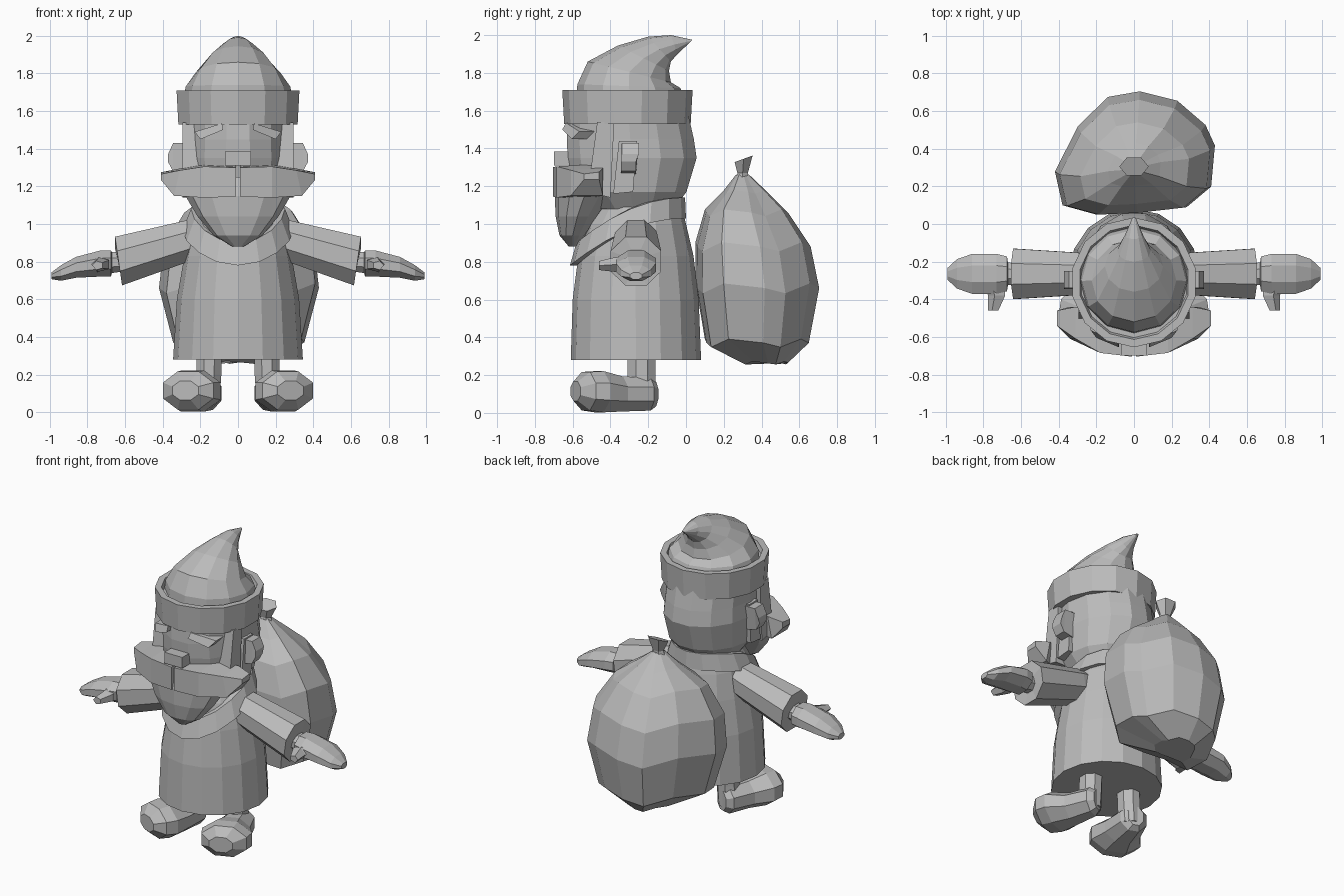
import bpy, bmesh, math
from mathutils import Vector

grey = bpy.data.materials.new("plain grey")
grey.diffuse_color = (0.5, 0.5, 0.5, 1)


def loft(name, rings, mirror=False):
    """Skin a closed solid through point rings of equal length."""
    bm = bmesh.new()
    vs = [[bm.verts.new(p) for p in r] for r in rings]
    n = len(rings[0])
    for a, b in zip(vs, vs[1:]):
        for i in range(n):
            j = (i + 1) % n
            bm.faces.new((a[i], a[j], b[j], b[i]))
    bm.faces.new(vs[0])
    bm.faces.new(vs[-1])
    bmesh.ops.recalc_face_normals(bm, faces=bm.faces)
    me = bpy.data.meshes.new(name)
    bm.to_mesh(me)
    bm.free()
    me.materials.append(grey)
    ob = bpy.data.objects.new(name, me)
    bpy.context.collection.objects.link(ob)
    if mirror:
        ob.modifiers.new("mirror", 'MIRROR')
    return ob


def oval(c, u, v, n, off=0.0):
    """Ellipse of n points around c with half axes u and v."""
    c, u, v = Vector(c), Vector(u), Vector(v)
    ang = [2 * math.pi * (i + off) / n for i in range(n)]
    return [c + u * math.cos(a) + v * math.sin(a) for a in ang]


def span(yf, zf, yb, zb, w, n, x=0.0):
    """Ellipse from a front point to a back point with half width w."""
    return oval((x, (yf + yb) / 2, (zf + zb) / 2), (w, 0, 0),
                (0, (yb - yf) / 2, (zb - zf) / 2), n)


def slab(name, yz, x0, x1, mirror=True):
    """Side profile extruded along x."""
    return loft(name, [[(x, y, z) for y, z in yz] for x in (x0, x1)], mirror)


# Robe
loft("robe", [span(f, z, b, z, w, 16) for z, f, b, w in (
    (0.28, -0.61, 0.08, 0.345), (0.6, -0.60, 0.067, 0.325),
    (0.83, -0.57, 0.04, 0.285), (1.0, -0.52, 0.0, 0.25),
    (1.12, -0.45, -0.03, 0.2))])


# Collar, dipping to a point at the front
def collar_ring(f, b, w, drop, top):
    pts = span(f, 0, b, 0, w, 16)
    for p in pts:
        t = (b - p.y) / (b - f)
        p.z = top - drop * t * t
    return pts


loft("collar", [collar_ring(-0.58, -0.03, 0.25, 0.25, 1.03),
                collar_ring(-0.615, 0.0, 0.295, 0.25, 1.03),
                collar_ring(-0.58, -0.005, 0.25, 0.24, 1.14),
                collar_ring(-0.54, -0.06, 0.21, 0.24, 1.14)])

# Head
loft("head", [span(f, z, b, z, w, 14) for z, f, b, w in (
    (1.08, -0.5, -0.06, 0.2), (1.17, -0.6, 0.01, 0.265),
    (1.35, -0.635, 0.065, 0.285), (1.45, -0.64, 0.05, 0.28),
    (1.58, -0.63, 0.02, 0.28))])

# Beard and sideburns
loft("beard", [span(f, z, b, z, w, 12) for z, f, b, w in (
    (0.88, -0.62, -0.58, 0.03), (0.94, -0.67, -0.53, 0.13),
    (1.04, -0.69, -0.46, 0.215), (1.15, -0.695, -0.38, 0.28),
    (1.25, -0.67, -0.32, 0.285))])
slab("sideburn", [(-0.47, 1.54), (-0.38, 1.54), (-0.4, 1.14), (-0.52, 1.17)],
     0.2, 0.295)

# Ears with a flat backing
slab("ear_base", [(-0.355, 1.44), (-0.26, 1.44), (-0.28, 1.17), (-0.385, 1.16)],
     0.2, 0.295)
loft("ear", [[(x + (d if z > 1.35 else 0), y, z) for y, z in (
    (-0.34, t), (-0.25, t), (-0.265, b), (-0.345, b))]
    for x, t, b, d in ((0.25, 1.43, 1.26, 0), (0.345, 1.43, 1.28, 0),
                       (0.372, 1.37, 1.33, 0))], True)

# Mustache, each half swept out to a raised tip
loft("mustache", [[(x + k, f, b0), (x, f, t0), (x, bk, t0 + 0.01), (x + k, bk, b0)]
                  for x, f, bk, b0, t0, k in (
    (0.01, -0.705, -0.58, 1.145, 1.30, 0), (0.18, -0.685, -0.5, 1.14, 1.305, 0),
    (0.31, -0.61, -0.44, 1.15, 1.285, 0.03), (0.41, -0.54, -0.46, 1.235, 1.265, 0))],
     True)

# Nose and eyebrows
slab("nose", [(-0.70, 1.31), (-0.70, 1.385), (-0.6, 1.385), (-0.6, 1.31)],
     -0.068, 0.068, False)
loft("eyebrow", [[(0.08, -0.655 + d, 1.50), (0.085, -0.635 + d, 1.535),
                  (0.23, -0.565 + d, 1.49), (0.20, -0.605 + d, 1.45)]
                 for d in (0, 0.08)], True)

# Hat band and drooping hat
mid = -0.31
loft("hat_band", [oval((0, mid, z), (r, 0, 0), (0, r * 1.03, 0), 14, 0.5)
                  for z, r in ((1.53, 0.28), (1.53, 0.325), (1.71, 0.335),
                               (1.71, 0.295), (1.68, 0.285))])
loft("hat", [span(*r, 12) for r in (
    (-0.58, 1.67, -0.01, 1.67, 0.29), (-0.575, 1.74, -0.03, 1.72, 0.278),
    (-0.52, 1.86, -0.08, 1.75, 0.225), (-0.36, 1.945, -0.09, 1.81, 0.155),
    (-0.2, 1.992, -0.08, 1.86, 0.09), (-0.08, 2.0, -0.045, 1.9, 0.05),
    (0.035, 1.975, 0.025, 1.965, 0.01))])

# Sleeves
loft("sleeve", [oval((x, -0.265, z), (0.02 * k, 0, h), (0, w, 0), 8, 0.5)
                for x, z, h, w, k in (
    (0.1, 0.97, 0.09, 0.09, 0), (0.27, 0.91, 0.115, 0.12, 1),
    (0.635, 0.803, 0.14, 0.145, 1), (0.635, 0.803, 0.07, 0.07, 1))], True)

# Hands with wrist and thumb
loft("hand", [oval((x, y, z), (0, 0, h), (0, w, 0), 8, 0.5) for x, y, z, h, w in (
    (0.6, -0.265, 0.8, 0.055, 0.06), (0.67, -0.265, 0.795, 0.06, 0.065),
    (0.675, -0.265, 0.79, 0.075, 0.10), (0.73, -0.265, 0.79, 0.075, 0.115),
    (0.86, -0.265, 0.77, 0.06, 0.115), (0.94, -0.265, 0.74, 0.045, 0.085),
    (0.99, -0.265, 0.725, 0.02, 0.035))], True)
loft("thumb", [oval((x, y, z), (w, 0, 0), (0, 0, h), 5) for x, y, z, w, h in (
    (0.74, -0.3, 0.785, 0.065, 0.045), (0.725, -0.38, 0.785, 0.05, 0.04),
    (0.745, -0.46, 0.78, 0.03, 0.025))], True)

# Boots: leg shaft bending into a toe turned outward
loft("leg", [oval((x, -0.235, z), (0.072, 0, 0), (0, 0.08, 0), 8, 0.5)
             for x, z in ((0.15, 0.4), (0.155, 0.2), (0.165, 0.06))], True)
loft("boot", [oval((x, y, z), (w, w * 0.4, 0), (0, 0, h), 8, 0.5)
              for x, y, z, w, h in (
    (0.155, -0.165, 0.10, 0.05, 0.07), (0.165, -0.2, 0.10, 0.085, 0.095),
    (0.2, -0.35, 0.10, 0.115, 0.1), (0.24, -0.46, 0.112, 0.16, 0.118),
    (0.265, -0.53, 0.115, 0.145, 0.11), (0.28, -0.585, 0.115, 0.075, 0.055))], True)

# Sack: one irregular outline scaled per level
outline = [(-0.42, 0.28), (-0.3, 0.52), (-0.14, 0.68), (0.03, 0.71), (0.23, 0.66),
           (0.38, 0.53), (0.43, 0.42), (0.41, 0.2), (0.28, 0.09), (0.02, 0.06),
           (-0.2, 0.05), (-0.38, 0.1)]


def sack_ring(z, f, b, s):
    return [(x * s, f + (y - 0.05) / 0.66 * (b - f), z + 0.03 * math.sin(i * 2.1) * s)
            for i, (x, y) in enumerate(outline)]


loft("sack", [sack_ring(*r) for r in (
    (0.265, 0.3, 0.54, 0.32), (0.37, 0.1, 0.65, 0.82), (0.66, 0.05, 0.705, 1.0),
    (0.88, 0.05, 0.66, 0.94), (1.06, 0.1, 0.54, 0.68), (1.17, 0.2, 0.43, 0.33),
    (1.26, 0.265, 0.335, 0.07))])

# Tied sack top
loft("sack_tie", [oval((0, y, z), (w, 0, 0), (0, d, t), 6) for y, z, w, d, t in (
    (0.295, 1.2, 0.06, 0.045, 0), (0.3, 1.27, 0.04, 0.032, 0),
    (0.305, 1.345, 0.078, 0.055, 0.02))])
